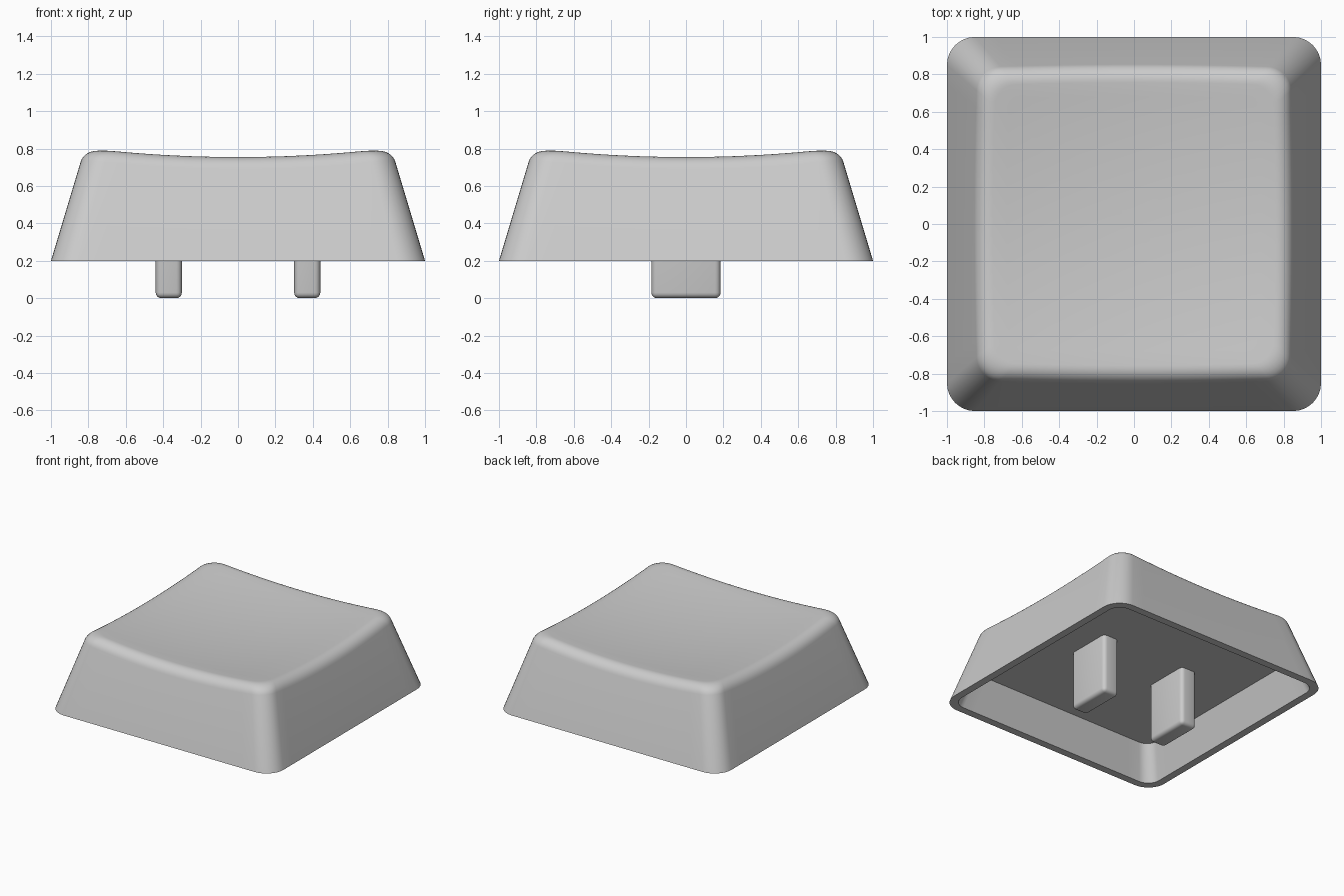
import bpy, bmesh, math
from mathutils import Vector

if "Cube" in bpy.data.objects:
    bpy.data.objects.remove(bpy.data.objects["Cube"])

BASE, CEILING = 0.20, 0.47
SIDE_STEPS, CORNER_STEPS, FILLET_STEPS, DISH_STEPS = 16, 8, 7, 10

grey = bpy.data.materials.new("light grey")
grey.diffuse_color = (0.6, 0.6, 0.6, 1)
grey.use_nodes = True
grey.node_tree.nodes["Principled BSDF"].inputs["Base Color"].default_value = grey.diffuse_color


def outline(z, inset=0.0):
    """Rounded square of the tapered wall at height z."""
    half = 1 - 0.3 * (z - BASE) - inset
    radius = 0.15 - 0.04 * (z - BASE) - inset * 0.8
    c = half - radius
    pts = []
    for q in range(4):
        turn = q * math.pi / 2
        corner = []
        for i in range(CORNER_STEPS + 1):
            a = turn + i / CORNER_STEPS * math.pi / 2
            cx = c if q in (0, 3) else -c
            cy = c if q in (0, 1) else -c
            corner.append(Vector((cx + radius * math.cos(a), cy + radius * math.sin(a), z)))
        pts += corner
        # straight run to the next corner
        d = Vector((-math.sin(turn + math.pi / 2), math.cos(turn + math.pi / 2), 0))
        pts += [corner[-1] + d * (2 * c * i / SIDE_STEPS) for i in range(1, SIDE_STEPS)]
    return pts


def dish(x, y):
    return 0.711 + 0.075 * (x * x + y * y)


def on_dish(p, factor):
    x, y = p.x * factor, p.y * factor
    return Vector((x, y, dish(x, y)))


def finish(bm, name):
    bmesh.ops.recalc_face_normals(bm, faces=bm.faces)
    mesh = bpy.data.meshes.new(name)
    bm.to_mesh(mesh)
    bm.free()
    mesh.materials.append(grey)
    ob = bpy.data.objects.new(name, mesh)
    bpy.context.collection.objects.link(ob)
    bpy.ops.object.select_all(action='DESELECT')
    ob.select_set(True)
    bpy.context.view_layer.objects.active = ob
    bpy.ops.object.shade_smooth_by_angle(angle=math.radians(35))
    return ob


# Where the tapered wall meets the dished top
low, high = outline(BASE), outline(1.0)
crest = []
for a, b in zip(low, high):
    t0, t1 = 0.0, 1.0
    for _ in range(30):
        t = (t0 + t1) / 2
        p = a.lerp(b, t)
        if p.z < dish(p.x, p.y):
            t0 = t
        else:
            t1 = t
    crest.append(a.lerp(b, t0))

# Rounded edge between the wall and the dish
T = 0.075
wall_top = [p + (a - p).normalized() * T for p, a in zip(crest, low)]
# inner edge of the rounding, moved inward square to the sides
half = max(p.x for p in crest)
dish_edge = [on_dish(p, 1 - T / half) for p in crest]
fillet = []
for i in range(FILLET_STEPS + 1):
    t = i / FILLET_STEPS
    w = 0.78  # rational weight that keeps the rounding near circular
    b0, b1, b2 = (1 - t) ** 2, 2 * w * t * (1 - t), t * t
    fillet.append([(p0 * b0 + p1 * b1 + p2 * b2) / (b0 + b1 + b2)
                   for p0, p1, p2 in zip(wall_top, crest, dish_edge)])

# Cap shell: cavity ceiling, inner wall, rim, outer wall, rounding, dish
rings = [outline(CEILING, 0.06), outline(BASE, 0.06), low] + fillet
rings += [[on_dish(p, 1 - i / DISH_STEPS) for p in dish_edge] for i in range(1, DISH_STEPS)]
bm = bmesh.new()
loops = [[bm.verts.new(p) for p in ring] for ring in rings]
n = len(low)
for r0, r1 in zip(loops, loops[1:]):
    for i in range(n):
        j = (i + 1) % n
        bm.faces.new((r0[i], r0[j], r1[j], r1[i]))
bm.faces.new(loops[0])
centre = bm.verts.new((0, 0, dish(0, 0)))
for i in range(n):
    bm.faces.new((loops[-1][i], loops[-1][(i + 1) % n], centre))
finish(bm, "cap_shell")

# Two mounting prongs under the cap
for side, name in ((-1, "left_prong"), (1, "right_prong")):
    bm = bmesh.new()
    bmesh.ops.create_cube(bm, size=1)
    for v in bm.verts:
        v.co = Vector((v.co.x * 0.14 + side * 0.37, v.co.y * 0.37, (v.co.z + 0.5) * CEILING))
    edges = [e for e in bm.edges if min(v.co.z for v in e.verts) < 0.01]
    bmesh.ops.bevel(bm, geom=edges, offset=0.03, segments=4, profile=0.5, affect='EDGES')
    finish(bm, name)
